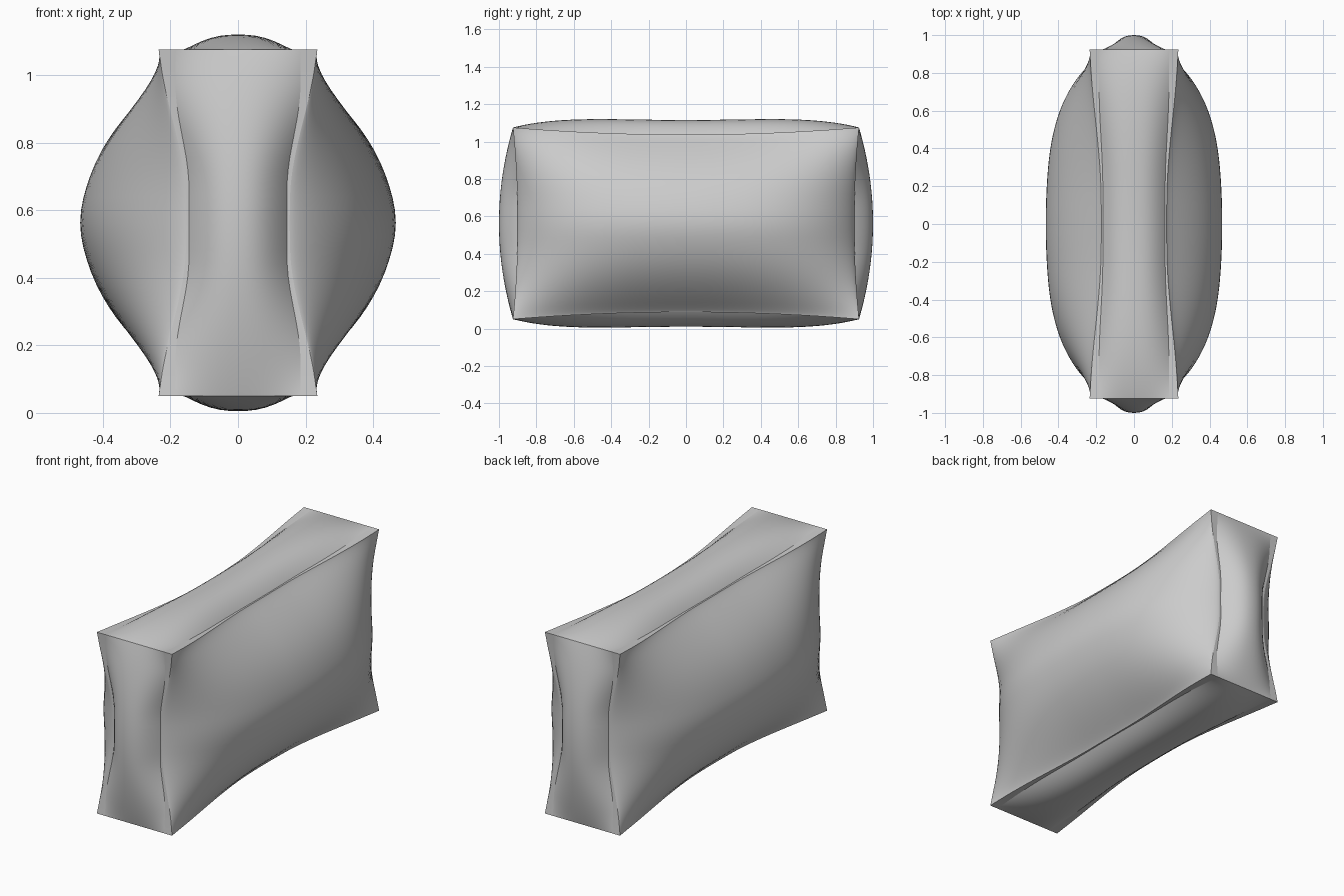
import bpy, bmesh, math

if "Cube" in bpy.data.objects:
    bpy.data.objects.remove(bpy.data.objects["Cube"])

HY, HZ, ZC = 0.925, 0.5125, 0.5625   # corner half-length, half-height, centre height
END, TOP = 0.145, 0.165              # seam half-widths at the pinched middles


def smooth(t, lo, hi):
    k = min(1, max(0, (abs(t) - lo) / (hi - lo)))
    return k * k * (3 - 2 * k)


# seam lines: pinched in the middle, wider at the corners
def seam_in(t, mid):
    return mid + (0.185 - mid) * smooth(t, 0.2, 0.8)


def seam_out(t, mid):
    return mid + 0.008 + (0.227 - mid) * (0.5 * smooth(t, 0.15, 0.9) + 0.5 * t * t)


def edge_y(v):
    return HY - 0.025 * (1 - v * v)


def edge_z(u):
    return HZ - 0.038 * (1 - u * u)


def dome(t, power, p):
    return max(0, 1 - abs(t) ** power) ** p


def side(u, v):
    base = seam_out(u, TOP) + seam_out(v, END) - 0.235
    peak = 0.467 - (TOP + END + 0.016 - 0.235)
    x = base + peak * dome(u, 2.4, 0.75) * dome(v, 2, 1.15)
    return x, u * edge_y(v), v * edge_z(u)


def end(s, v):
    bulge = 0.1 * (1 - v * v) * dome(s, 2.3, 1)
    return s * seam_in(v, END), edge_y(v) + bulge, v * HZ


def top(s, u):
    bulge = 0.078 * (1 - u ** 4) * dome(s, 2.5, 1)
    return s * seam_in(u, TOP), u * HY, edge_z(u) + bulge


def end_seam(s, v):
    w = (s + 1) / 2
    return seam_in(v, END) * (1 - w) + seam_out(v, END) * w, edge_y(v), v * HZ


def top_seam(s, u):
    w = (s + 1) / 2
    return seam_in(u, TOP) * (1 - w) + seam_out(u, TOP) * w, u * HY, edge_z(u)


def patch(name, func, na, nb, mirrors, flip=False):
    """Grid surface, repeated with the given axis sign mirrors."""
    bm = bmesh.new()
    for sx, sy, sz in mirrors:
        rows = []
        for i in range(na + 1):
            a = -math.cos(math.pi * i / na)
            row = []
            for j in range(nb + 1):
                b = -math.cos(math.pi * j / nb)
                x, y, z = func(a, b)
                row.append(bm.verts.new((x * sx, y * sy, z * sz + ZC)))
            rows.append(row)
        for i in range(na):
            for j in range(nb):
                q = [rows[i][j], rows[i + 1][j], rows[i + 1][j + 1], rows[i][j + 1]]
                if (sx * sy * sz < 0) != flip:
                    q.reverse()
                bm.faces.new(q)
    me = bpy.data.meshes.new(name)
    bm.to_mesh(me)
    bm.free()
    for p in me.polygons:
        p.use_smooth = True
    ob = bpy.data.objects.new(name, me)
    bpy.context.collection.objects.link(ob)
    return ob


# large puffed faces
patch("side_panels", side, 56, 40, [(1, 1, 1), (-1, 1, 1)])
# narrow end panels
patch("end_panels", end, 20, 40, [(1, 1, 1), (1, -1, 1)], flip=True)
# narrow top and bottom panels
patch("top_bottom_panels", top, 20, 56, [(1, 1, 1), (1, 1, -1)])
# flat seam strips along every long edge
patch("end_seams", end_seam, 2, 40, [(x, y, 1) for x in (1, -1) for y in (1, -1)], flip=True)
patch("top_bottom_seams", top_seam, 2, 56, [(x, 1, z) for x in (1, -1) for z in (1, -1)])
